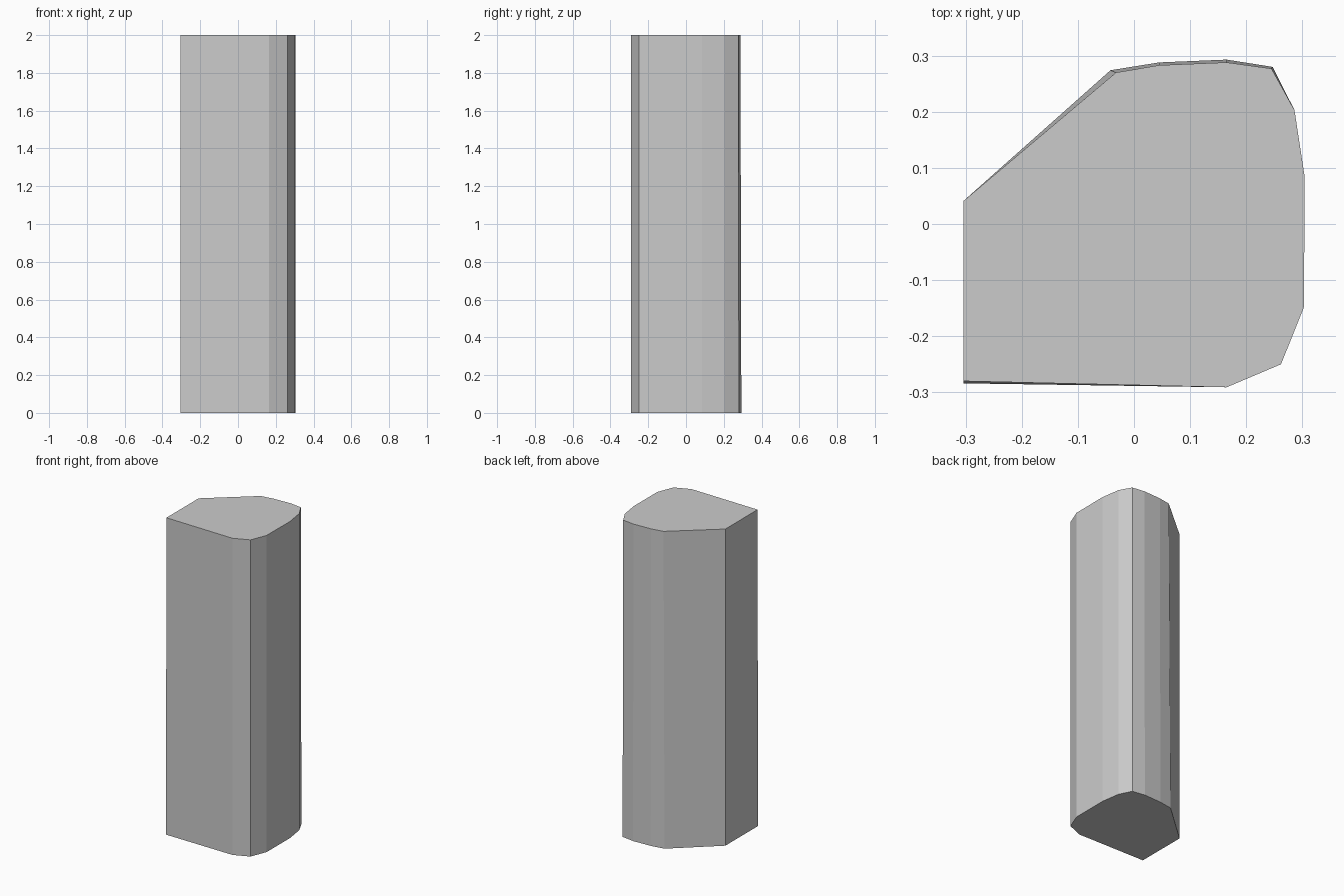
import bpy
import bmesh

if "Cube" in bpy.data.objects:
    bpy.data.objects.remove(bpy.data.objects["Cube"])

HEIGHT = 2.0

# Footprint, counter-clockwise from the left front corner
bottom = [(-0.304, -0.284), (0.165, -0.291), (0.262, -0.25), (0.303, -0.148),
          (0.304, 0.085), (0.286, 0.203), (0.247, 0.280), (0.165, 0.293),
          (0.045, 0.288), (-0.042, 0.274), (-0.304, 0.041)]

# The top is the same outline, pulled in slightly at the back and front left
top = list(bottom)
top[0] = (-0.304, -0.280)
top[6:10] = [(0.245, 0.277), (0.165, 0.288), (0.045, 0.283), (-0.032, 0.270)]

# Loft between the two outlines and cap the ends
bm = bmesh.new()
low = [bm.verts.new((x, y, 0)) for x, y in bottom]
high = [bm.verts.new((x, y, HEIGHT)) for x, y in top]
n = len(low)
for i in range(n):
    j = (i + 1) % n
    bm.faces.new((low[i], low[j], high[j], high[i]))
bm.faces.new(high)
bm.faces.new(low[::-1])
bmesh.ops.recalc_face_normals(bm, faces=bm.faces)

mesh = bpy.data.meshes.new("stone_pillar")
bm.to_mesh(mesh)
bm.free()
pillar = bpy.data.objects.new("stone_pillar", mesh)
bpy.context.collection.objects.link(pillar)
